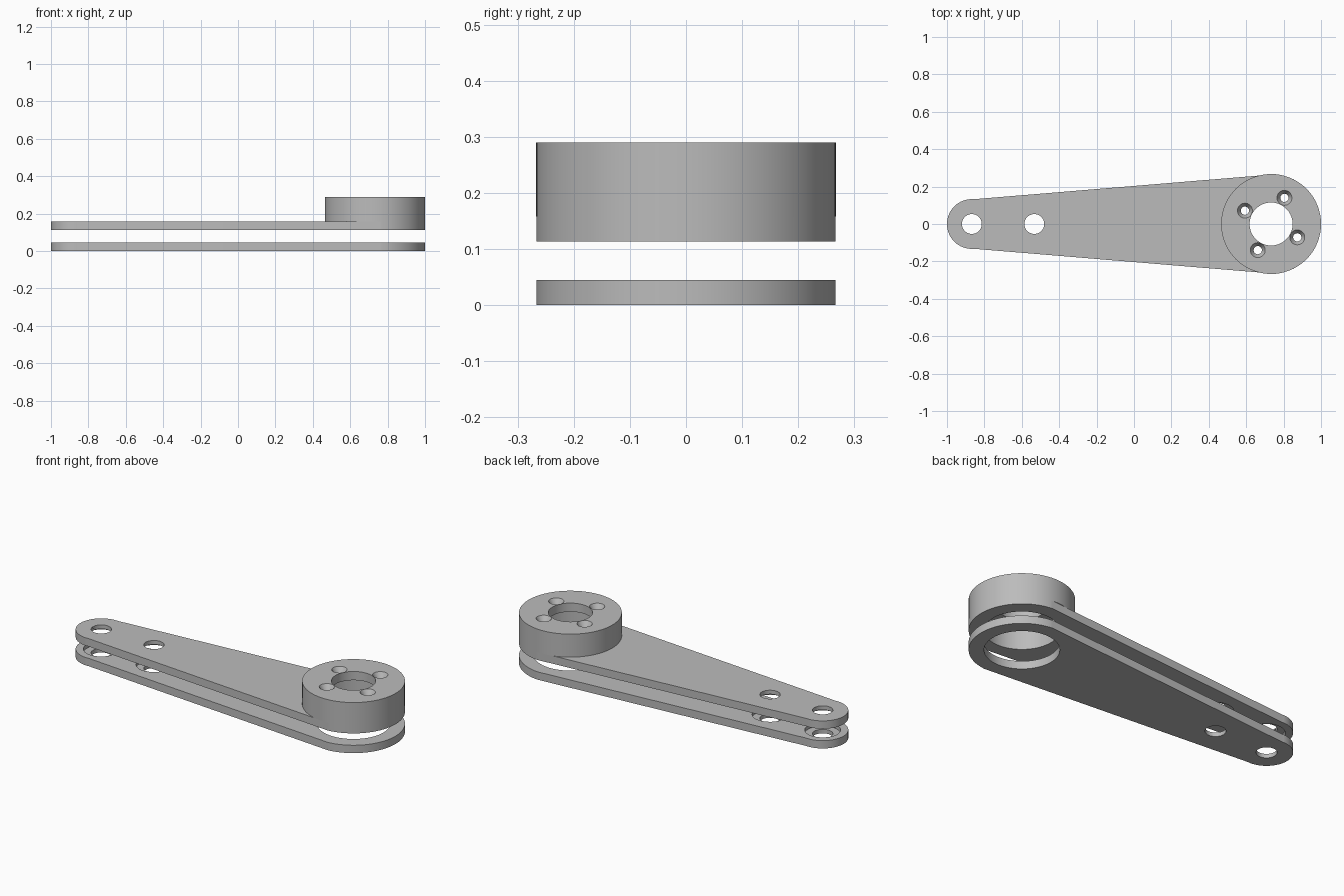
import bpy, bmesh, math
from math import cos, sin, pi

if "Cube" in bpy.data.objects:
    bpy.data.objects.remove(bpy.data.objects["Cube"], do_unlink=True)

BIG_X, BIG_R = 0.733, 0.267        # hub end of the arm
SMALL_X, SMALL_R = -0.867, 0.133   # narrow end of the arm
PIN_XS = (SMALL_X, -0.533)
PIN_R, POCKET_R, POCKET_DEPTH = 0.053, 0.093, 0.022
RECESS_R, BORE_R = 0.19, 0.115
THICK, UPPER_Z, TOP_Z, LIP_Z = 0.045, 0.113, 0.29, 0.24

metal = bpy.data.materials.new("satin grey")
metal.use_nodes = True
GREY = (0.5, 0.5, 0.5, 1)
metal.diffuse_color = GREY
metal.node_tree.nodes["Principled BSDF"].inputs["Base Color"].default_value = GREY


def add_object(name, bm):
    bmesh.ops.recalc_face_normals(bm, faces=bm.faces[:])
    mesh = bpy.data.meshes.new(name)
    bm.to_mesh(mesh)
    bm.free()
    mesh.materials.append(metal)
    obj = bpy.data.objects.new(name, mesh)
    bpy.context.collection.objects.link(obj)
    return obj


def prism(name, outline, z0, z1):
    bm = bmesh.new()
    face = bm.faces.new([bm.verts.new((x, y, z0)) for x, y in outline])
    grown = bmesh.ops.extrude_face_region(bm, geom=[face], use_keep_orig=True)
    for v in grown["geom"]:
        if isinstance(v, bmesh.types.BMVert):
            v.co.z = z1
    return add_object(name, bm)


def cone(name, x, y, z0, z1, r0, r1, sides=64):
    bm = bmesh.new()
    bmesh.ops.create_cone(bm, cap_ends=True, segments=sides, radius1=r0,
                          radius2=r1, depth=z1 - z0)
    bmesh.ops.translate(bm, verts=bm.verts[:], vec=(x, y, (z0 + z1) / 2))
    return add_object(name, bm)


def activate(obj):
    bpy.ops.object.select_all(action='DESELECT')
    obj.select_set(True)
    bpy.context.view_layer.objects.active = obj


def cut(obj, x, y, z0, z1, r0, r1=None, sides=64):
    cutter = cone("cutter", x, y, z0, z1, r0, r0 if r1 is None else r1, sides)
    cutter.hide_render = True
    activate(obj)
    mod = obj.modifiers.new("cut", 'BOOLEAN')
    mod.operation, mod.solver, mod.object = 'DIFFERENCE', 'EXACT', cutter
    bpy.ops.object.modifier_apply(modifier=mod.name)
    bpy.data.objects.remove(cutter, do_unlink=True)


def arc(cx, r, a0, a1, n):
    return [(cx + r * cos(a0 + (a1 - a0) * i / n), r * sin(a0 + (a1 - a0) * i / n))
            for i in range(n + 1)]


# Tapered arm outline: two arcs joined by their common tangents
tangent = math.acos((SMALL_R - BIG_R) / (BIG_X - SMALL_X))
outline = (arc(BIG_X, BIG_R, tangent - pi, pi - tangent, 56)
           + arc(SMALL_X, SMALL_R, pi - tangent, pi + tangent, 48))

# Two plates with pin holes and bearing pockets on their facing sides
parts = []
for name, z, pocket_z in (("lower_plate", 0, THICK), ("upper_plate", UPPER_Z, UPPER_Z)):
    plate = prism(name, outline, z, z + THICK)
    cut(plate, BIG_X, 0, z - 0.1, z + THICK + 0.1, RECESS_R, sides=96)
    for x in PIN_XS:
        cut(plate, x, 0, z - 0.1, z + THICK + 0.1, PIN_R)
        cut(plate, x, 0, pocket_z - POCKET_DEPTH, pocket_z + POCKET_DEPTH, POCKET_R)
    parts.append(plate)

# Hollow hub with a bored lip and four countersunk screw holes
seam = UPPER_Z + THICK
hub = cone("hub", BIG_X, 0, seam, TOP_Z, BIG_R, BIG_R, 112)
cut(hub, BIG_X, 0, seam - 0.1, LIP_Z, RECESS_R, sides=96)
cut(hub, BIG_X, 0, seam - 0.1, TOP_Z + 0.1, BORE_R)
for i in range(4):
    a = math.radians(63) + i * pi / 2
    x, y = BIG_X + 0.157 * cos(a), 0.157 * sin(a)
    cut(hub, x, y, seam - 0.1, TOP_Z + 0.1, 0.022, sides=32)
    cut(hub, x, y, TOP_Z - 0.03, TOP_Z + 0.03, 0.022, 0.058, sides=32)
parts.append(hub)

# Smooth round walls, crisp rims
for obj in parts:
    activate(obj)
    bpy.ops.object.shade_smooth_by_angle(angle=math.radians(30))
